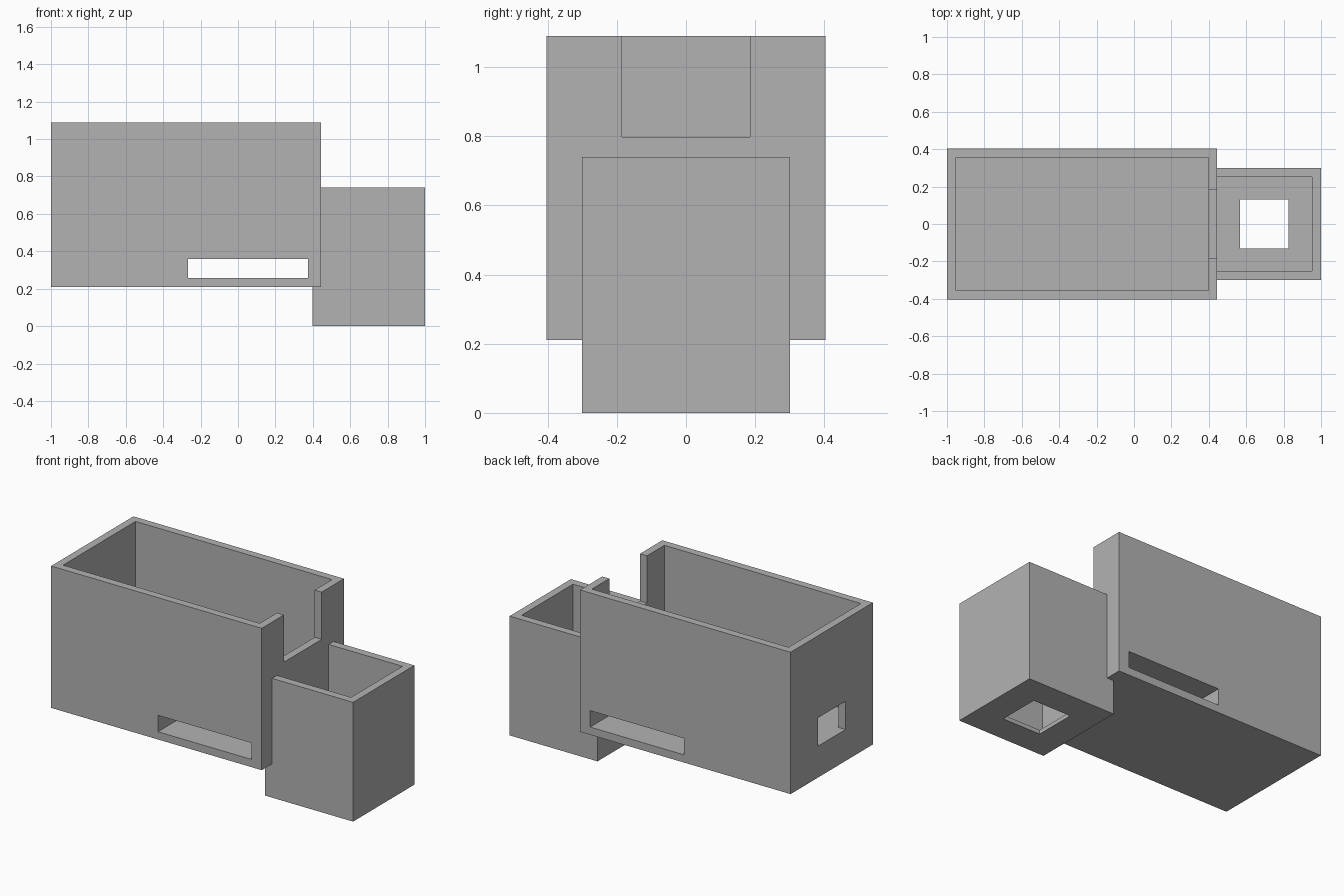
import bpy

default = bpy.data.objects.get("Cube")
if default:
    bpy.data.objects.remove(default, do_unlink=True)

# One plain grey for the whole housing
grey = bpy.data.materials.new("plain grey")
grey.use_nodes = True
colour = (0.45, 0.45, 0.45, 1)
grey.diffuse_color = colour
grey.node_tree.nodes["Principled BSDF"].inputs["Base Color"].default_value = colour


def block(name, x, y, z):
    """Box from (low, high) ranges on each axis."""
    bpy.ops.mesh.primitive_cube_add(size=1)
    ob = bpy.context.object
    ob.name = name
    for v in ob.data.vertices:
        v.co = [r[0] if c < 0 else r[1] for c, r in zip(v.co, (x, y, z))]
    ob.data.materials.append(grey)
    return ob


def combine(target, tool, operation):
    mod = target.modifiers.new(tool.name, 'BOOLEAN')
    mod.operation = operation
    mod.solver = 'EXACT'
    mod.object = tool
    bpy.context.view_layer.objects.active = target
    bpy.ops.object.modifier_apply(modifier=mod.name)
    bpy.data.objects.remove(tool, do_unlink=True)


def sym(half):
    return (-half, half)


wall = 0.048
left, split, base, top = -1.0, 0.445, 0.21, 1.09
inner = split - wall
floor = 0.405

# Outer shells of the large bin and the lower side bin
housing = block("housing", (left, split), sym(0.403), (base, top))
combine(housing, block("side_bin", (inner, 1), sym(0.3), (0, 0.74)), 'UNION')

# Open cavities, wall notch, cross slot, end window and drain hole
cutters = [
    ("large_cavity", (left + wall, inner), sym(0.403 - wall), (floor, 1.3)),
    ("side_cavity", (split, 1 - wall), sym(0.3 - wall), (0.025, 0.9)),
    ("wall_notch", (inner - 0.1, split + 0.1), sym(0.185), (0.797, 1.4)),
    ("cross_slot", (-0.267, 0.375), sym(0.6), (base + wall, 0.36)),
    ("end_window", (left - 0.1, left + 0.15), sym(0.135), (floor, 0.58)),
    ("drain_hole", (0.567, 0.827), sym(0.13), (-0.1, 0.1)),
]
for spec in cutters:
    combine(housing, block(*spec), 'DIFFERENCE')
